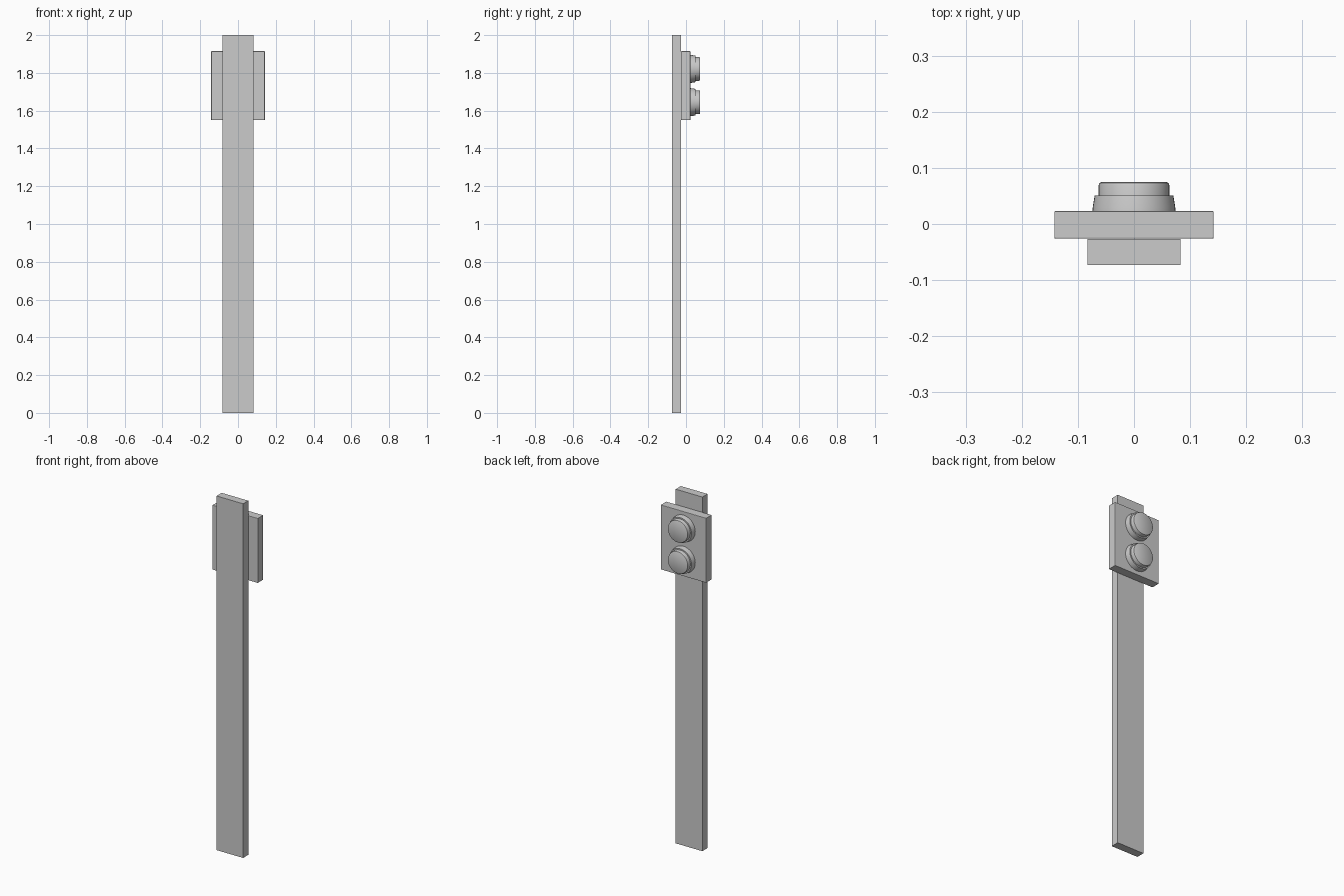
import bpy, bmesh, math
from mathutils import Matrix

if "Cube" in bpy.data.objects:
    bpy.data.objects.remove(bpy.data.objects["Cube"])


def box(name, x, y0, y1, z0, z1, bevel=0):
    bm = bmesh.new()
    bmesh.ops.create_cube(bm, size=1, matrix=Matrix.Translation((0, (y0 + y1) / 2, (z0 + z1) / 2))
                          @ Matrix.Diagonal((2 * x, y1 - y0, z1 - z0, 1)))
    mesh = bpy.data.meshes.new(name)
    bm.to_mesh(mesh)
    bm.free()
    ob = bpy.data.objects.new(name, mesh)
    bpy.context.collection.objects.link(ob)
    if bevel:
        mod = ob.modifiers.new("edge_bevel", 'BEVEL')
        mod.width = bevel
        mod.segments = 2
    return ob


def lathe(name, profile, z, sides=48):
    """Spin a (radius, y) profile about the y axis at height z."""
    bm = bmesh.new()
    rings = [[bm.verts.new((r * math.cos(2 * math.pi * i / sides), y,
                            z + r * math.sin(2 * math.pi * i / sides)))
              for i in range(sides)] for r, y in profile]
    for a, b in zip(rings, rings[1:]):
        for i in range(sides):
            j = (i + 1) % sides
            bm.faces.new((a[i], a[j], b[j], b[i]))
    bm.faces.new(rings[0])
    bm.faces.new(rings[-1])
    bmesh.ops.recalc_face_normals(bm, faces=bm.faces)
    mesh = bpy.data.meshes.new(name)
    bm.to_mesh(mesh)
    bm.free()
    ob = bpy.data.objects.new(name, mesh)
    bpy.context.collection.objects.link(ob)
    bpy.ops.object.select_all(action='DESELECT')
    ob.select_set(True)
    bpy.context.view_layer.objects.active = ob
    bpy.ops.object.shade_smooth_by_angle(angle=math.radians(35))
    return ob


# Post and signal backing plate
box("post", 0.083, -0.073, -0.027, 0, 2)
box("back_plate", 0.142, -0.026, 0.023, 1.55, 1.915, bevel=0.002)

# Two lamps: tapered collar with a rounded lens
for label, z in (("upper", 1.821), ("lower", 1.645)):
    lathe(label + "_collar", [(0.074, 0.022), (0.0735, 0.03), (0.070, 0.051), (0.060, 0.051)], z)
    lathe(label + "_lens", [(0.063, 0.023), (0.063, 0.069), (0.0615, 0.073),
                            (0.058, 0.075)], z)
